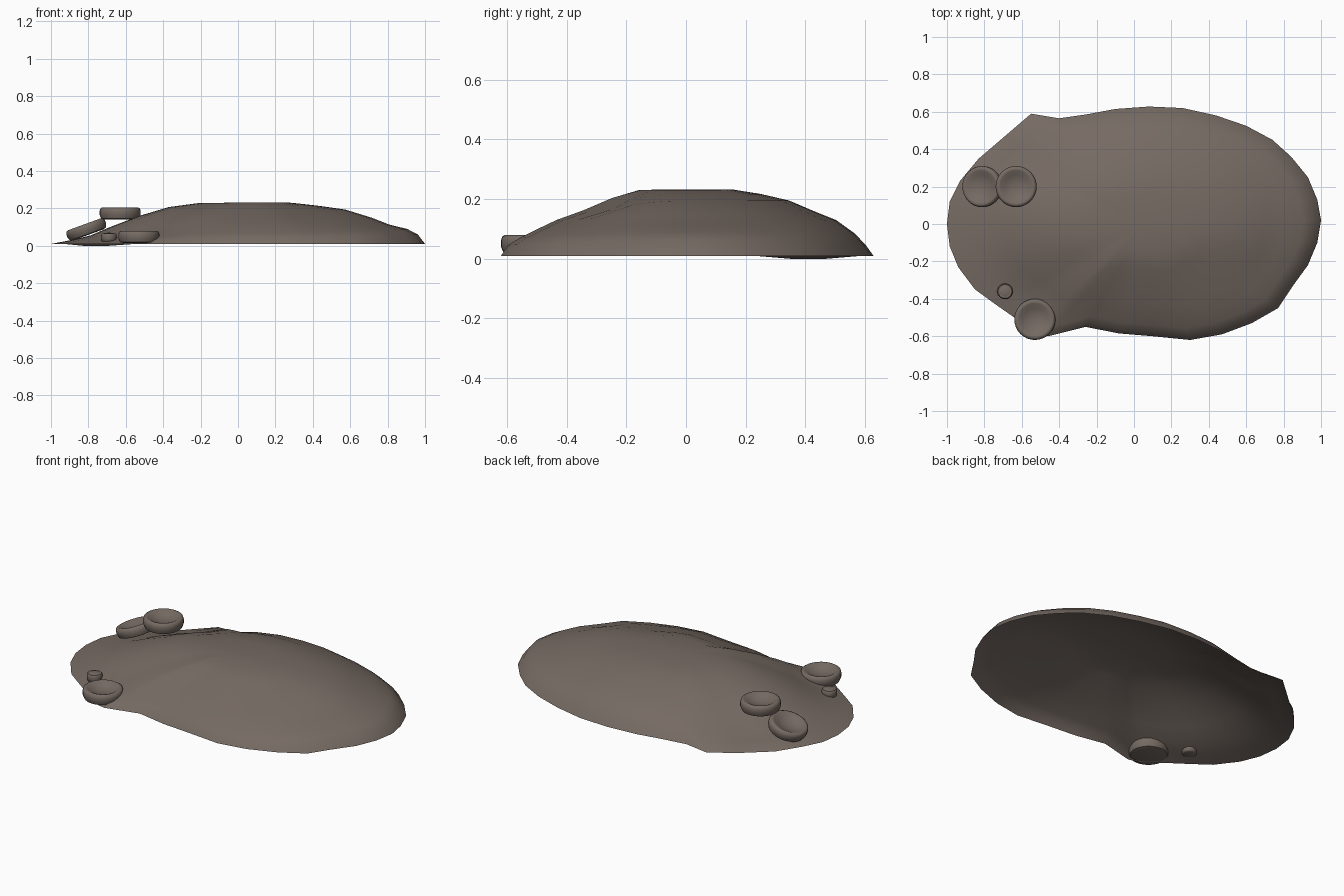
import bpy, bmesh, math
from mathutils import Matrix, Vector

if "Cube" in bpy.data.objects:
    bpy.data.objects.remove(bpy.data.objects["Cube"])

mat = bpy.data.materials.new("brown grey stone")
mat.diffuse_color = (0.18, 0.145, 0.125, 1)
mat.use_nodes = True
mat.node_tree.nodes["Principled BSDF"].inputs["Base Color"].default_value = mat.diffuse_color


def finish(name, bm, angle):
    bmesh.ops.recalc_face_normals(bm, faces=bm.faces)
    me = bpy.data.meshes.new(name)
    bm.to_mesh(me)
    bm.free()
    me.materials.append(mat)
    ob = bpy.data.objects.new(name, me)
    bpy.context.collection.objects.link(ob)
    bpy.ops.object.select_all(action='DESELECT')
    ob.select_set(True)
    bpy.context.view_layer.objects.active = ob
    bpy.ops.object.shade_smooth_by_angle(angle=math.radians(angle))
    return ob


# Mound: open shell lofted from an uneven rim up to a flat crown
RIM = [(-1, 0), (-.985, -.12), (-.94, -.23), (-.85, -.35), (-.74, -.43), (-.64, -.5), (-.55, -.58),
       (-.46, -.6), (-.26, -.55), (-.08, -.585), (.1, -.6), (.3, -.62), (.47, -.59), (.63, -.53),
       (.77, -.45), (.85, -.33), (.93, -.22), (.98, -.1), (1, .02), (.98, .13), (.93, .25),
       (.84, .36), (.74, .45), (.6, .525), (.44, .58), (.26, .62), (.08, .628), (-.1, .615),
       (-.26, .585), (-.4, .565), (-.55, .59), (-.69, .47), (-.83, .35), (-.93, .23), (-.985, .12)]
STEPS = [1, .96, .9, .8, .7, .55, .4, .25]
LEFT = [.01, .018, .03, .055, .1, .16, .207, .228]
FRONT = [.01, .045, .068, .1, .13, .165, .205, .231]
BACK = [.01, .045, .085, .13, .155, .195, .217, .232]
RIGHT = [.01, .06, .09, .113, .15, .194, .214, .23]
CX = 0.05


def dent(x, y, px, py, sx, sy, depth):
    return depth * math.exp(-((x - px) / sx) ** 2 - ((y - py) / sy) ** 2)


bm = bmesh.new()
rings = []
for i, t in enumerate(STEPS):
    ring = []
    for rx, ry in RIM:
        dx, dy = rx - CX, ry / 0.62
        c2 = dx * dx / (dx * dx + dy * dy)
        side = FRONT[i] if ry < 0 else BACK[i]
        if rx < CX:
            w = max(0, min(1, (-rx - .2) / .5))
            z = LEFT[i] * w + side * (1 - w)
        else:
            z = RIGHT[i] * c2 + side * (1 - c2)
        x, y = CX + dx * t, ry * t
        if 0 < i < 7:   # shallow hollows in the slopes
            z -= dent(x, y, .38, -.28, .16, .12, .018) + dent(x, y, -.25, -.2, .15, .08, .012)
        elif i == 0 and rx < -.68 and ry > .3:
            z = 0
        ring.append(bm.verts.new((x, y, z)))
    rings.append(ring)
n = len(RIM)
for a, b in zip(rings, rings[1:]):
    for j in range(n):
        bm.faces.new((a[j], a[(j + 1) % n], b[(j + 1) % n], b[j]))
top = bm.verts.new((CX, 0, .232))
for j in range(n):
    bm.faces.new((rings[-1][j], rings[-1][(j + 1) % n], top))
finish("mound", bm, 60)


# Pebble discs: lathed profile with rounded edge and dished or domed top
def disc(name, loc, r, h, dish, tilt=0, seg=32):
    prof = [(0, -.5), (.75, -.5), (.92, -.42), (1, -.1), (1, .2), (.96, .42), (.88, .5),
            (.78, .46), (.55, .5 - dish * .6), (.28, .5 - dish * .9), (0, .5 - dish)]
    bm = bmesh.new()
    vs = [bm.verts.new((p * r, 0, q * h)) for p, q in prof]
    es = [bm.edges.new(e) for e in zip(vs, vs[1:])]
    bmesh.ops.spin(bm, geom=vs + es, cent=(0, 0, 0), axis=(0, 0, 1), angle=2 * math.pi, steps=seg)
    bmesh.ops.remove_doubles(bm, verts=bm.verts, dist=1e-5)
    bm.transform(Matrix.Translation(Vector(loc)) @ Matrix.Rotation(math.radians(tilt), 4, 'Y'))
    finish(name, bm, 50)


disc("front_disc", (-.53, -.51, .047), .11, .065, .45)
disc("upper_disc", (-.63, .2, .172), .11, .065, .45)
disc("tilted_disc", (-.81, .2, .087), .11, .06, .45, tilt=-20)
disc("small_pebble", (-.69, -.36, .043), .042, .045, -.1, seg=20)
